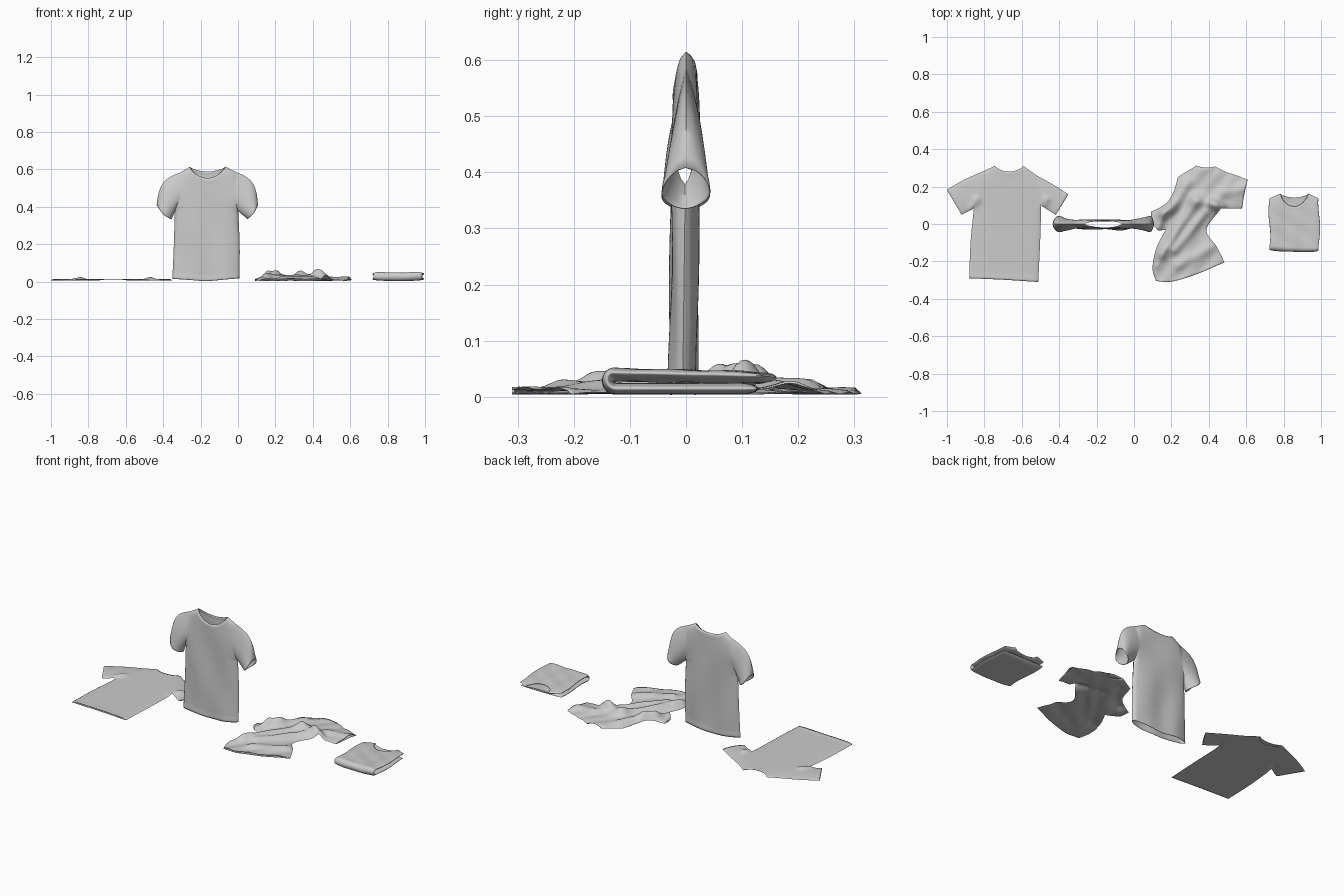
import bpy, bmesh, math
from mathutils import Vector as V

if "Cube" in bpy.data.objects:
    bpy.data.objects.remove(bpy.data.objects["Cube"])

NS, NN, N1, N2, NA = 10, 24, 40, 22, 14      # shoulder, neck, side, armhole, sleeve steps
NU, NV = 2 * NS + NN, N1 + N2


def power(b, e):
    return max(0.0, b) ** e


def curve(pts, n):
    """Catmull-Rom samples through 2D points."""
    p = [V(q) for q in pts]
    p = [2 * p[0] - p[1]] + p + [2 * p[-1] - p[-2]]
    out = []
    for i in range(n + 1):
        s = i / n * (len(p) - 3)
        k = min(int(s), len(p) - 4)
        t = s - k
        a, b, c, d = p[k:k + 4]
        out.append(0.5 * (2 * b + (c - a) * t + (2 * a - 5 * b + 4 * c - d) * t * t
                          + (3 * b - a - 3 * c + d) * t ** 3))
    return out


def finish(name, bm, thick=0.002):
    bmesh.ops.remove_doubles(bm, verts=bm.verts, dist=0.0004)
    bmesh.ops.recalc_face_normals(bm, faces=bm.faces)
    me = bpy.data.meshes.new(name)
    bm.to_mesh(me)
    bm.free()
    ob = bpy.data.objects.new(name, me)
    bpy.context.collection.objects.link(ob)
    mod = ob.modifiers.new("cloth", 'SOLIDIFY')
    mod.thickness = thick
    mod.offset = 0
    bpy.context.view_layer.objects.active = ob
    ob.select_set(True)
    bpy.ops.object.shade_smooth_by_angle(angle=math.radians(50))
    ob.select_set(False)


def grid(bm, fn, nu, nv):
    vs = [[bm.verts.new(fn(i, j)) for i in range(nu + 1)] for j in range(nv + 1)]
    for j in range(nv):
        for i in range(nu):
            bm.faces.new((vs[j][i], vs[j][i + 1], vs[j + 1][i + 1], vs[j + 1][i]))


def neck_edge(sl, nl, nr, sr, depth):
    sl, nl, nr, sr = map(V, (sl, nl, nr, sr))
    d = (nr - nl).normalized()
    down = V((d.y, -d.x)) * depth
    neck = [nl.lerp(nr, i / NN) + down * power(1 - (2 * i / NN - 1) ** 2, 0.8) for i in range(NN + 1)]
    return [sl.lerp(nl, i / NS) for i in range(NS)] + neck + [nr.lerp(sr, i / NS) for i in range(1, NS + 1)]


def shirt(name, hem, sides, arms, neck, dips, cuffs, bows, cuff_open, shape):
    """Two cloth layers: Coons-patch body and lofted sleeves, shaped into 3D by shape(p, f, lift, layer)."""
    bm = bmesh.new()
    B = curve(hem, NU)
    A = [curve(a, N2) for a in arms]
    L, R = [curve(s, N1) + a[1:] for s, a in zip(sides, A)]

    def seam(w):                              # openness along the armhole
        v = (N1 + w * N2) / NV
        return power(math.sin(math.pi * w), 0.6) * power(1 - v ** 14, 0.5)

    for layer, dip in zip((1, -1), dips):
        T = neck_edge(*neck, dip)

        def body(i, j):
            u, v = i / NU, j / NV
            p = (B[i] * (1 - v) + T[i] * v + L[j] * (1 - u) + R[j] * u
                 - (B[0] * (1 - u) + B[-1] * u) * (1 - v) - (T[0] * (1 - u) + T[-1] * u) * v)
            w = (j - N1) / N2
            e = power(math.sin(math.pi * w), 0.6) if 0 < w < 1 else 0
            g = power(1 - abs(2 * u - 1) ** 5, 0.5)
            c = power(1 - v ** 14, 0.5)
            inneck = NS < i < NS + NN
            nk = power(math.sin(math.pi * (i - NS) / NN), 0.5) if inneck else 0
            f = (e + (1 - e) * g) * (c + (1 - c) * nk * 0.75)
            band = j <= 2 or (inneck and j >= NV - 2)
            return shape(p, f, 0.0012 * band * min(1, 4 * f), layer)
        grid(bm, body, NU, NV)

        for k in (0, 1):
            C, bow = curve(cuffs[k], N2), V(bows[k])

            def sleeve(i, j):
                a, w = i / NA, j / N2
                p = A[k][j].lerp(C[j], a) + bow * w * w * math.sin(math.pi * a)
                f = seam(w) * (1 - a) + cuff_open * power(math.sin(math.pi * w), 0.6) * a
                return shape(p, f, 0.0012 * (i >= NA - 1) * min(1, 4 * f), layer)
            grid(bm, sleeve, NA, N2)
    finish(name, bm)


def ridges(x, y, table):
    """Cloth folds: soft ridges along segments (x1, y1, x2, y2, width, height)."""
    z = 0
    for x1, y1, x2, y2, w, h in table:
        a, d = V((x1, y1)), V((x2 - x1, y2 - y1))
        t = max(0, min(1, (V((x, y)) - a).dot(d) / d.length_squared))
        r = (V((x, y)) - a - d * t).length / w
        z += h * math.exp(-r * r)
    return z


# Shirt lying flat, back side up
flat_folds = [(-.87, .08, -.84, .13, .02, .012), (-.49, .09, -.47, .13, .02, .012)]
def lay_flat(p, f, lift, layer):
    return (p.x, p.y, .006 + (f * .007 + lift if layer > 0 else 0)
            + ridges(p.x, p.y, flat_folds) * (.4 + .6 * (layer > 0) * min(1, f)))
shirt("flat_shirt",
      [(-.88, -.29), (-.70, -.298), (-.513, -.31)],
      [[(-.88, -.29), (-.873, -.10), (-.855, .085)], [(-.513, -.31), (-.503, -.10), (-.497, .10)]],
      [[(-.855, .085), (-.825, .17), (-.825, .272)], [(-.497, .10), (-.522, .17), (-.52, .258)]],
      [(-.825, .272), (-.743, .31), (-.593, .31), (-.52, .258)], (.03, .05),
      [[(-.922, .05), (-.962, .118), (-1.0, .182)], [(-.418, .05), (-.383, .105), (-.352, .158)]],
      [(0, .006), (0, .003)], 1, lay_flat)


# Shirt standing upright as if worn
def stand(p, f, lift, layer):
    low = max(0, 1 - p.y / .5)
    drape = .003 * low * math.sin(p.x * 38 + layer) + .0025 * math.sin(p.x * 22 + p.y * 14)
    return (p.x, -layer * (f * .022 + lift) - .006 * low + drape * min(1, f), p.y)
shirt("standing_shirt",
      [(-.35, .015), (-.26, .009), (-.17, .003), (-.08, .01), (.007, .018)],
      [[(-.35, .015), (-.342, .2), (-.337, .378)], [(.007, .018), (.008, .2), (.0, .378)]],
      [[(-.337, .378), (-.308, .47), (-.308, .582)], [(.0, .378), (-.02, .47), (-.012, .585)]],
      [(-.308, .582), (-.258, .613), (-.067, .614), (-.012, .585)], (.06, .025),
      [[(-.357, .332), (-.40, .36), (-.434, .408)], [(.052, .335), (.085, .365), (.106, .408)]],
      [(-.03, .03), (.03, .03)], 1.85, stand)


# Shirt dropped on the ground in diagonal folds
drop_folds = [(.15, -.16, .33, .12, .03, .022), (.22, -.14, .38, .06, .025, .02),
              (.24, -.22, .42, -.12, .03, .014), (.20, .08, .28, .22, .03, .02),
              (.16, .06, .20, .10, .03, .03), (.33, .13, .43, .10, .04, .022),
              (.42, .11, .47, .09, .025, .03), (.13, -.02, .16, .06, .02, .014),
              (.46, .16, .58, .19, .03, .012), (.12, -.22, .16, -.13, .02, .01)]
def drop(p, f, lift, layer):
    x, y = p
    z = ridges(x, y, drop_folds)
    z += .002 * (1 + math.sin((x * .85 - y * .5) * 75 + 3 * math.sin(y * 9)))
    return (x, y, .005 + z * (.8 + .2 * min(1, f) if layer > 0 else .8 - .5 * min(1, f))
            + (f * .007 + lift if layer > 0 else 0))
shirt("dropped_shirt",
      [(.118, -.305), (.20, -.308), (.33, -.27), (.483, -.205)],
      [[(.118, -.305), (.10, -.235), (.12, -.13), (.17, -.03)],
       [(.483, -.205), (.44, -.12), (.387, -.03), (.465, .085)]],
      [[(.17, -.03), (.20, .07), (.235, .25)], [(.465, .085), (.44, .17), (.495, .275)]],
      [(.235, .25), (.335, .312), (.43, .308), (.495, .275)], (.008, .03),
      [[(.13, -.035), (.095, .01), (.09, .065)], [(.578, .085), (.59, .16), (.607, .235)]],
      [(.025, -.03), (.0, .003)], 1, drop)


# Folded shirt: a soft double layer turned over at the front edge
def folded_shirt():
    bm = bmesh.new()
    nu, ns = 56, 100
    for layer in (1, -1):
        def pt(i, j):
            c = -math.cos(math.pi * i / nu)          # -1..1 across, dense at the edges
            s = j / ns
            t = max(0, min(1, (s - .58) / .42))      # progress along the upper part
            g = power(1 - abs(c) ** 4, .5)
            q = power(1 - (c / .58) ** 2, 1)
            end = .162 - .025 * max(0, (abs(c) - .58) / .42)
            end -= (.068 if layer > 0 else .02) * q ** .7
            if s < .42:
                y, z, ny, nz = .13 - .255 * s / .42, .0145, 0, -1
                g *= min(1, s / .04) ** .5
            elif s < .58:
                a = math.pi * (s - .42) / .16
                y, z, ny, nz = -.125 - .013 * math.sin(a), .0275 - .013 * math.cos(a), -math.sin(a), -math.cos(a)
            else:
                y, z, ny, nz = -.125 + t * (end + .125), .0405 - .006 * t, 0, 1
                cap = power(1 - t ** 10, .5)
                g *= cap + (1 - cap) * .6 * q ** .5
            h = .0095 * g * layer
            if layer > 0 and s > .96 and q > 0:
                h += .0012                            # collar band
            x = .857 + c * (.132 + .005 * math.sin(y * 24 + 1 + c))
            blend = max(0, min(1, (s - .42) / .16))
            z += blend * (.005 * c * c - .002 + .0022 * g * math.sin(x * 48 + y * 25) * math.cos(y * 34 - x * 12))
            y -= .006 * c * blend * (1 - t)
            return (x, y + ny * h, z + nz * h)
        grid(bm, pt, nu, ns)
    finish("folded_shirt", bm)
folded_shirt()
